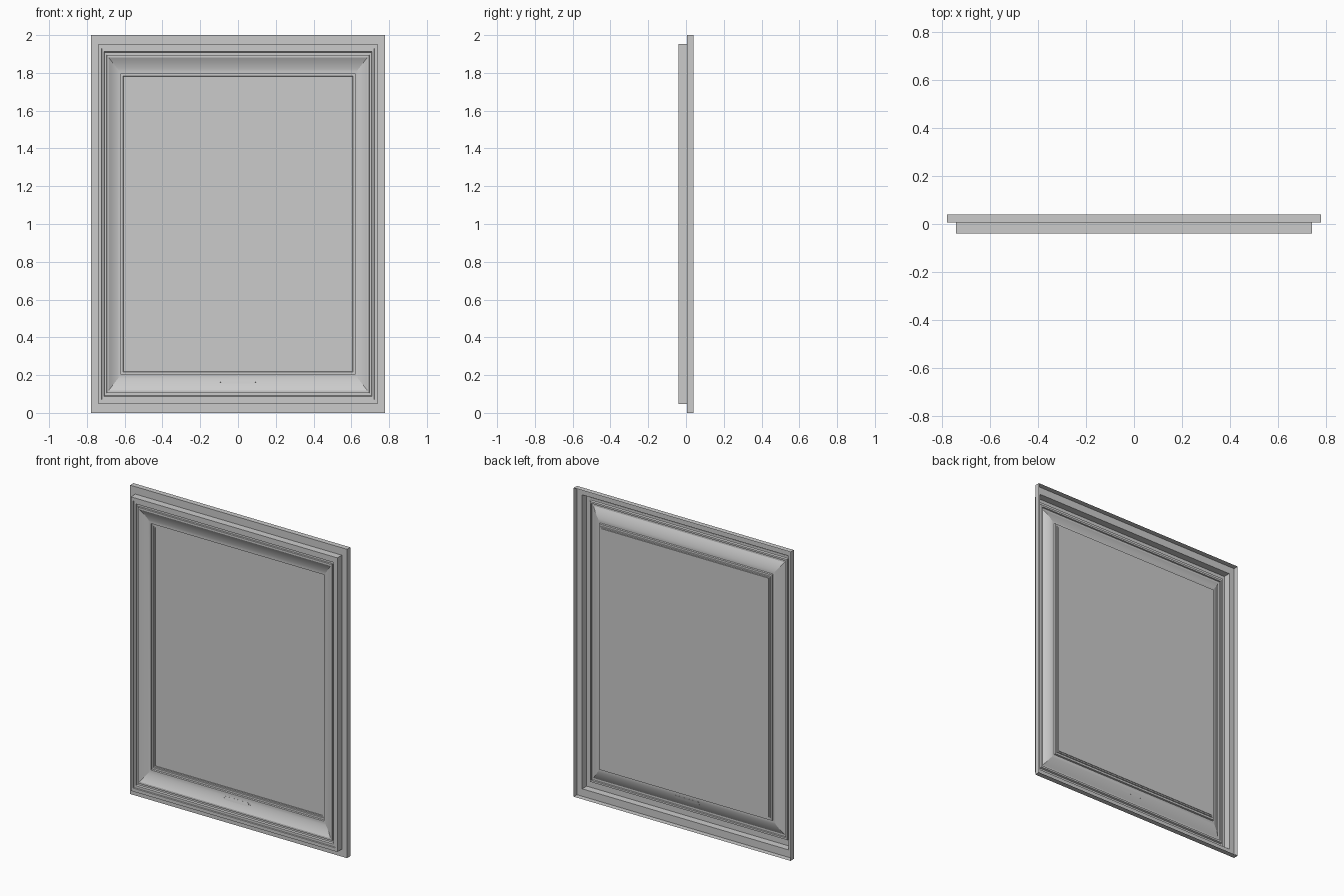
import bpy, math
from mathutils import Vector

cube = bpy.data.objects.get("Cube")
if cube:
    bpy.data.objects.remove(cube, do_unlink=True)

grey = bpy.data.materials.new("plain grey")
grey.use_nodes = True
grey.diffuse_color = (0.6, 0.6, 0.6, 1)
grey.node_tree.nodes["Principled BSDF"].inputs["Base Color"].default_value = (0.6, 0.6, 0.6, 1)

HALF_W = 0.777   # half width; the half height is 1


def make(name, verts, faces):
    mesh = bpy.data.meshes.new(name)
    mesh.from_pydata(verts, [], faces)
    mesh.materials.append(grey)
    ob = bpy.data.objects.new(name, mesh)
    bpy.context.collection.objects.link(ob)
    return ob


def ring(u, y):
    """Rectangle at fraction u of the half size, at depth y."""
    return [(sx * u * HALF_W, y, 1 + sz * u)
            for sx, sz in ((-1, -1), (1, -1), (1, 1), (-1, 1))]


def moulding(name, profile):
    """Sweep a (fraction, depth) profile round the rectangle as an open shell."""
    verts = [v for u, y in profile for v in ring(u, y)]
    faces = [(4 * i + k, 4 * i + (k + 1) % 4, 4 * i + 4 + (k + 1) % 4, 4 * i + 4 + k)
             for i in range(len(profile) - 1) for k in range(4)]
    return make(name, verts, faces)


# Concave cove, steep at its outer edge and flattening inwards
COVE_OUT, COVE_IN, COVE_FRONT, COVE_BACK = 0.882, 0.798, -0.032, -0.006


def cove(t):
    u = COVE_OUT + (COVE_IN - COVE_OUT) * t
    return u, COVE_BACK + (COVE_FRONT - COVE_BACK) * (1 - t) ** 1.8


# Outer flange with its rim, open at the back
moulding("outer_flange", [(1, 0.04), (1, 0.006), (0.952, 0.006)])

# Raised stepped border
moulding("stepped_border", [(0.952, 0.006), (0.952, -0.04), (0.930, -0.04),
                            (0.928, -0.034), (0.912, -0.034), (0.908, -0.024),
                            (0.896, -0.024), (0.894, -0.032), (0.882, -0.032)])

# Sloping cove, smooth along the curve with sharp mitres
cove_ob = moulding("cove_moulding", [cove(i / 8) for i in range(9)])
bpy.ops.object.select_all(action='DESELECT')
bpy.context.view_layer.objects.active = cove_ob
cove_ob.select_set(True)
bpy.ops.object.shade_smooth_by_angle(angle=math.radians(12))

# Inner lip stepping down to the panel
moulding("inner_lip", [(0.798, -0.006), (0.796, 0.004), (0.783, 0.004),
                       (0.781, 0.009), (0.773, 0.009), (0.773, 0.013)])

# Flat centre panel
make("centre_panel", ring(0.773, 0.013), [(0, 1, 2, 3)])


def plate(name, x, t, half_w, half_h, thick):
    """Thin plate resting on the bottom cove at fraction t across it."""
    (u0, y0), (u1, y1) = cove(t - 0.05), cove(t + 0.05)
    along = Vector((0, y1 - y0, u0 - u1)).normalized()
    out = Vector((0, -along.z, along.y))
    u, y = cove(t)
    base = Vector((x, y, 1 - u))
    verts = [base + Vector((sx * half_w, 0, 0)) + along * (sz * half_h) + out * d
             for d in (0, thick) for sx, sz in ((-1, -1), (1, -1), (1, 1), (-1, 1))]
    faces = [(3, 2, 1, 0), (4, 5, 6, 7)] + [(k, (k + 1) % 4, 4 + (k + 1) % 4, 4 + k)
                                            for k in range(4)]
    return make(name, verts, faces)


# Small label plate on the bottom cove with a pin at each end
plate("label_plate", 0, 0.58, 0.085, 0.011, 0.002)
for side, x in (("right", -0.093), ("left", 0.093)):
    plate("label_pin_" + side, x, 0.56, 0.003, 0.003, 0.003)
